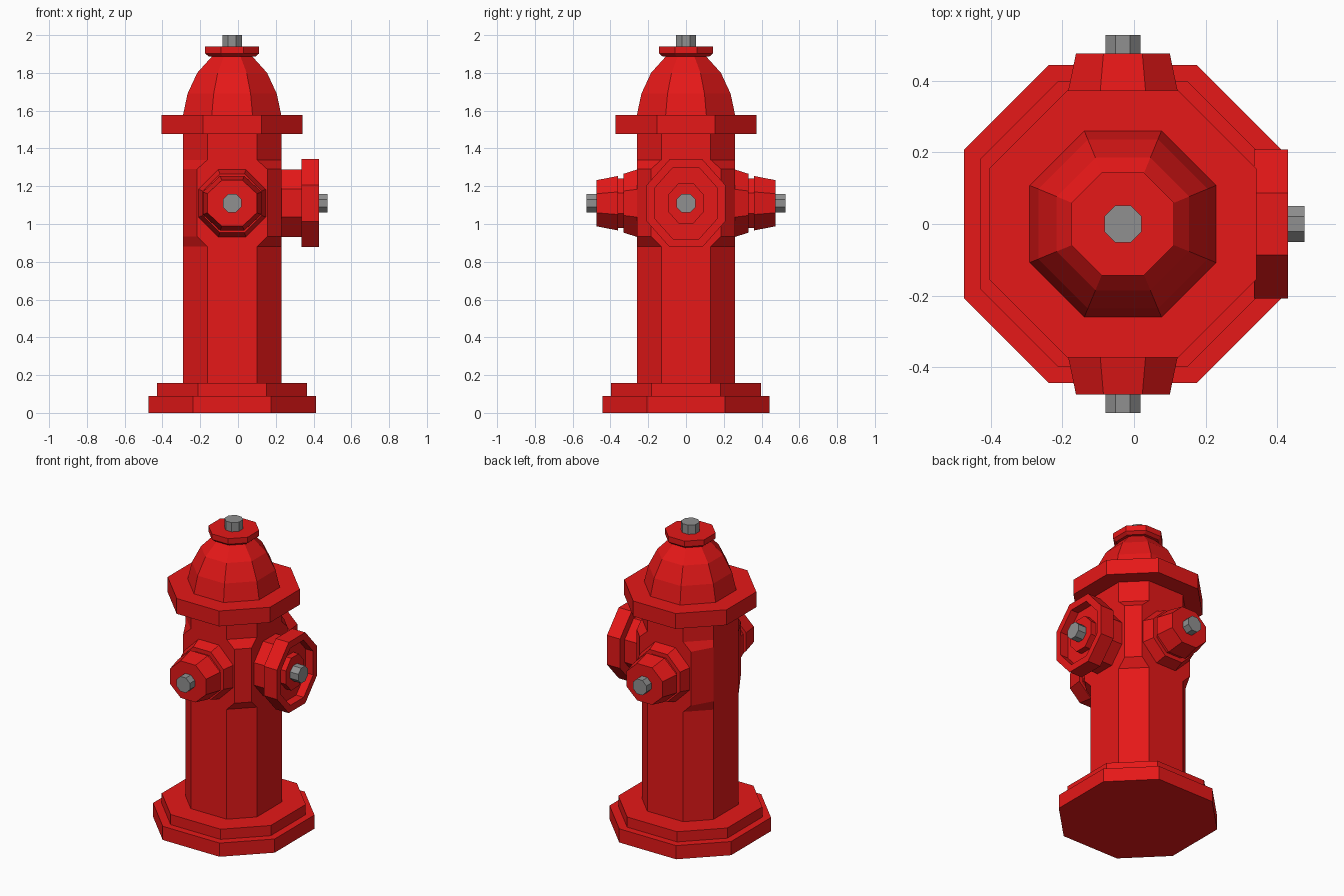
import bpy, bmesh
from mathutils import Matrix, Vector

if "Cube" in bpy.data.objects:
    bpy.data.objects.remove(bpy.data.objects["Cube"])

CX = -0.031   # axis of the barrel
NZ = 1.11     # height of the nozzles
REG = 0.4142  # half side / apothem of a regular octagon


def paint(name, color):
    m = bpy.data.materials.new(name)
    m.diffuse_color = (*color, 1)
    m.use_nodes = True
    m.node_tree.nodes["Principled BSDF"].inputs["Base Color"].default_value = m.diffuse_color
    return m


red = paint("red_paint", (0.79, 0.009, 0.009))
steel = paint("bolt_steel", (0.28, 0.28, 0.28))


def octagon_loft(name, rings, direction=(0, 0, 1), origin=(CX, 0, 0), mat=red, stretch=1.0):
    """Loft octagons along a direction; ring = (position, apothem[, half side[, half side at -u]])."""
    bm = bmesh.new()
    loops = []
    for ring in rings:
        w, a = ring[:2]
        s = ring[2] if len(ring) > 2 else a * REG
        b = ring[3] if len(ring) > 3 else s
        pts = [(a, -s), (a, s), (s, a), (-s, a), (-a, b), (-a, -b), (-s, -a), (s, -a)]
        loops.append([bm.verts.new((u, v * stretch, w)) for u, v in pts])
    for lo, hi in zip(loops, loops[1:]):
        for i in range(8):
            j = (i + 1) % 8
            bm.faces.new((lo[i], lo[j], hi[j], hi[i]))
    bm.faces.new(loops[0][::-1])
    bm.faces.new(loops[-1])
    rot = Matrix.Identity(4)
    if direction[2] == 0:
        rot = Vector(direction).to_track_quat('Z', 'Y').to_matrix().to_4x4()
    bm.transform(Matrix.Translation(origin) @ rot)
    bmesh.ops.recalc_face_normals(bm, faces=bm.faces[:])
    me = bpy.data.meshes.new(name)
    bm.to_mesh(me)
    bm.free()
    me.materials.append(mat)
    ob = bpy.data.objects.new(name, me)
    bpy.context.collection.objects.link(ob)
    return ob


# Stepped base
octagon_loft("base_plate", [(0, 0.443, 0.207), (0.09, 0.443, 0.207)])
octagon_loft("base_step", [(0.09, 0.397, 0.182), (0.157, 0.397, 0.182)])

# Barrel, with the three nozzle sides widened around the nozzles
octagon_loft("barrel", [(0.157, 0.26, 0.131), (0.88, 0.26, 0.131), (0.935, 0.26, 0.186, 0.131),
                        (1.29, 0.26, 0.186, 0.131), (1.34, 0.26, 0.131), (1.476, 0.26, 0.131)])

# Collar, dome, cap and top bolt
octagon_loft("collar", [(1.476, 0.373), (1.577, 0.373)])
octagon_loft("dome", [(1.577, 0.26), (1.69, 0.236), (1.80, 0.185), (1.89, 0.104)])
octagon_loft("top_cap", [(1.887, 0.124), (1.903, 0.143), (1.94, 0.143)])
octagon_loft("top_bolt", [(1.94, 0.052), (2.0, 0.052)], mat=steel)

# Small nozzles at front and back
for side, sy in (("front", -1), ("back", 1)):
    d, o = (0, sy, 0), (CX, 0, NZ)
    octagon_loft(side + "_nozzle",
                 [(0.25, 0.178), (0.26, 0.178), (0.33, 0.156), (0.33, 0.13), (0.365, 0.13)], d, o)
    octagon_loft(side + "_cap", [(0.36, 0.155), (0.475, 0.131)], d, o, stretch=0.93)
    octagon_loft(side + "_bolt", [(0.475, 0.049), (0.527, 0.049)], d, o, steel)

# Large side outlet: neck, hollow flange with inner boss, bolt
d, o = (1, 0, 0), (0, 0, NZ)
octagon_loft("side_outlet",
             [(0.22, 0.16), (0.335, 0.16), (0.335, 0.208), (0.43, 0.208), (0.43, 0.168),
              (0.375, 0.168), (0.375, 0.095), (0.415, 0.095)], d, o, stretch=1.12)
octagon_loft("side_bolt", [(0.415, 0.05), (0.475, 0.05)], d, o, steel)
